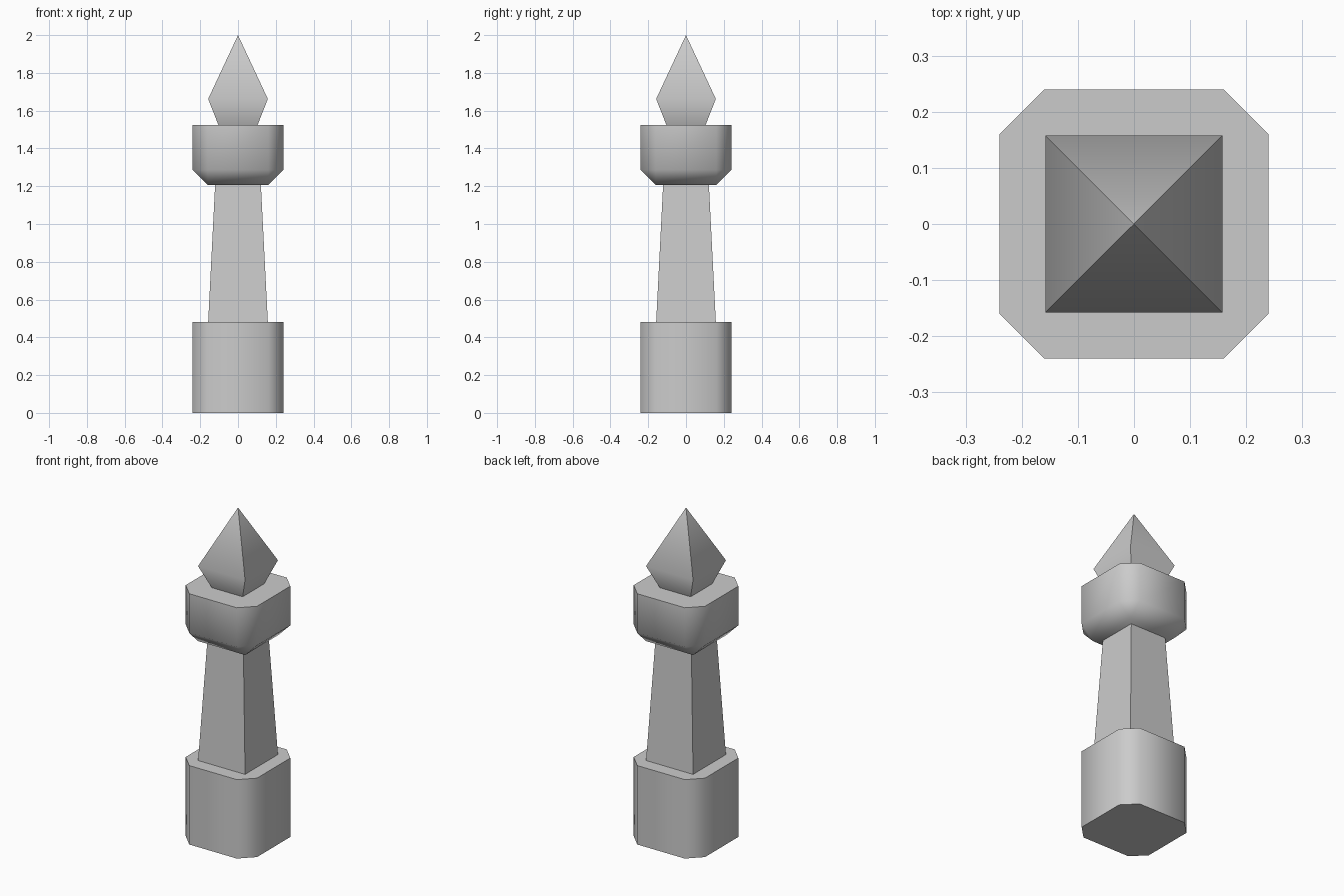
import bpy, bmesh, math

if "Cube" in bpy.data.objects:
    bpy.data.objects.remove(bpy.data.objects["Cube"])


def ring(bm, half, flat, z):
    """Eight-sided ring: outer half-width and half-length of the flat sides."""
    pts = [(half, -flat), (half, flat), (flat, half), (-flat, half),
           (-half, flat), (-half, -flat), (-flat, -half), (flat, -half)]
    return [bm.verts.new((x, y, z)) for x, y in pts]


def stack(name, levels):
    """Loft rings (half, flat, z) bottom to top; flat == half gives a square."""
    bm = bmesh.new()
    rings = [ring(bm, *level) for level in levels]
    for a, b in zip(rings, rings[1:]):
        for i in range(8):
            j = (i + 1) % 8
            bm.faces.new((a[i], a[j], b[j], b[i]))
    bm.faces.new(rings[0][::-1])
    bm.faces.new(rings[-1])
    bmesh.ops.remove_doubles(bm, verts=bm.verts[:], dist=1e-5)
    bmesh.ops.recalc_face_normals(bm, faces=bm.faces[:])
    mesh = bpy.data.meshes.new(name)
    bm.to_mesh(mesh)
    bm.free()
    obj = bpy.data.objects.new(name, mesh)
    bpy.context.collection.objects.link(obj)
    bpy.ops.object.select_all(action='DESELECT')
    obj.select_set(True)
    bpy.context.view_layer.objects.active = obj
    bpy.ops.object.shade_smooth_by_angle(angle=math.radians(50))
    return obj


# chamfered foot block
stack("base", [(0.24, 0.16, 0), (0.24, 0.16, 0.48)])
# tapered square column
stack("shaft", [(0.158, 0.158, 0.48), (0.121, 0.121, 1.21)])
# chamfered head block with a bevelled underside
stack("capital", [(0.16, 0.16, 1.207), (0.24, 0.16, 1.287), (0.24, 0.16, 1.525)])
# pointed four-sided finial
stack("finial", [(0.104, 0.104, 1.525), (0.158, 0.158, 1.662), (0, 0, 2.0)])
